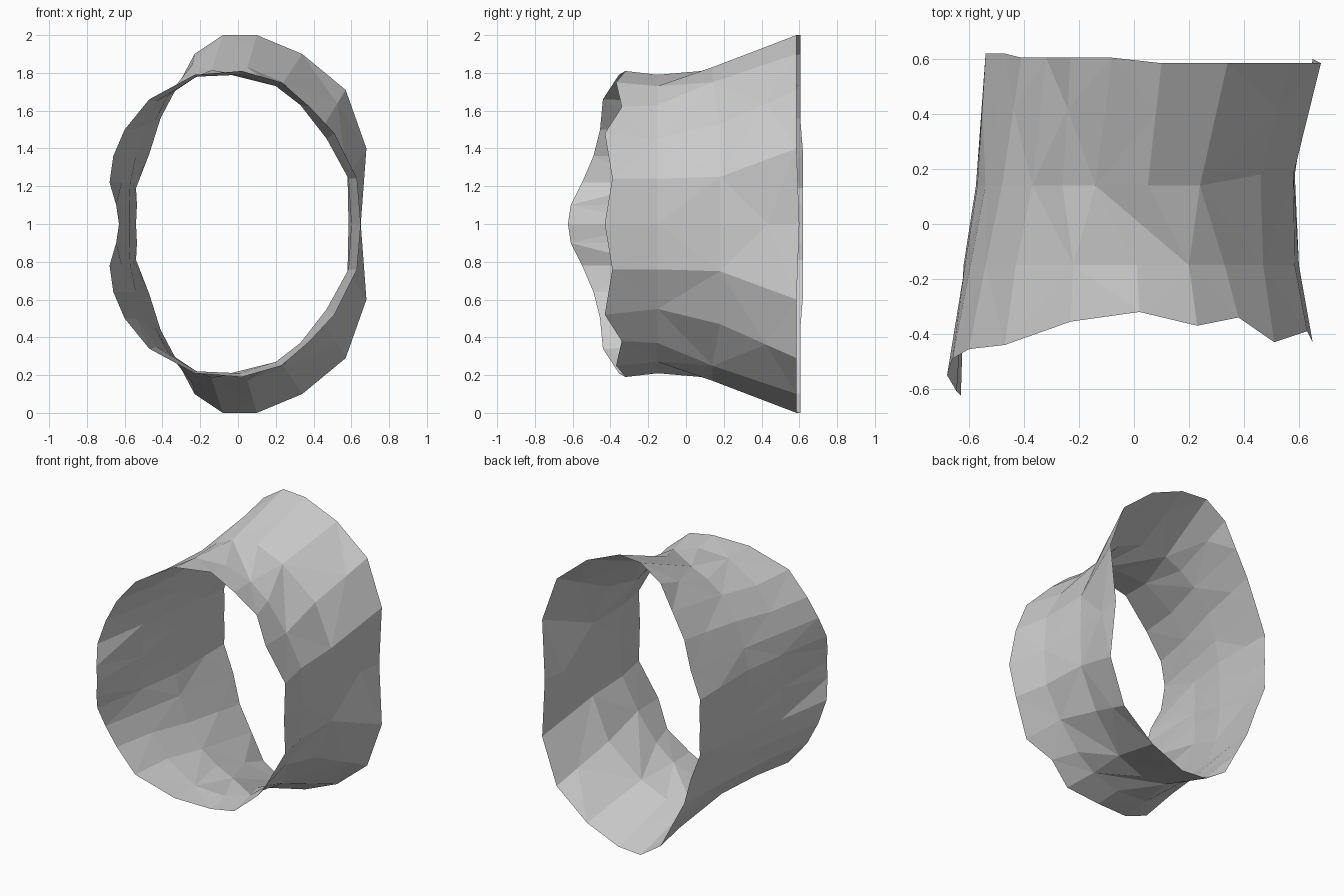
import bpy, bmesh
from mathutils import Vector

if "Cube" in bpy.data.objects:
    bpy.data.objects.remove(bpy.data.objects["Cube"])

# Upper-half profiles, running from the left side over the top to the right side
front_y = [-.625, -.61, -.55, -.49, -.455, -.44, -.355, -.32, -.37, -.34, -.43, -.39, -.43]
front = [(-.63, 1), (-.645, 1.1), (-.68, 1.22), (-.66, 1.36), (-.6, 1.5), (-.47, 1.66), (-.23, 1.79),
         (.02, 1.81), (.23, 1.75), (.38, 1.62), (.51, 1.48), (.63, 1.24), (.65, 1)]
waist = [(-.615, 1), (-.62, 1.1), (-.615, 1.22), (-.595, 1.36), (-.54, 1.5), (-.43, 1.65), (-.22, 1.78),
         (.01, 1.79), (.2, 1.73), (.33, 1.63), (.47, 1.45), (.585, 1.24), (.6, 1)]
middle = [(-.575, 1), (-.575, 1.1), (-.57, 1.22), (-.54, 1.36), (-.48, 1.53), (-.37, 1.68), (-.26, 1.76),
          (-.14, 1.815), (.05, 1.83), (.24, 1.75), (.46, 1.53), (.58, 1.25), (.585, 1)]
back = [(-.54, 1), (-.535, 1.1), (-.54, 1.19), (-.47, 1.37), (-.41, 1.56), (-.32, 1.73), (-.23, 1.9),
        (-.08, 2), (.1, 2), (.34, 1.9), (.57, 1.71), (.68, 1.4), (.65, 1)]


def ring(profile, ys):
    return [Vector((x, y, z - 1)) for (x, z), y in zip(profile, ys)]


n = len(front)
rings = [ring(front, front_y),
         ring(waist, [-.15] * n),
         ring(middle, [.14 + .04 * (i > 9) for i in range(n)]),
         ring(back, [.62] * 4 + [.605] * 4 + [.585] * 4 + [.6])]
# extra loop between the middle and the flared back edge
rings.insert(3, [a.lerp(b, .6) for a, b in zip(rings[2], rings[3])])

# Open cloth band, triangulated with alternating diagonals
bm = bmesh.new()
grid = [[bm.verts.new(p) for p in r] for r in rings]
for j in range(len(grid) - 1):
    for i in range(n - 1):
        a, b, c, d = grid[j][i], grid[j][i + 1], grid[j + 1][i + 1], grid[j + 1][i]
        tris = [(a, d, c), (a, c, b)] if (i + j) % 2 else [(a, d, b), (b, d, c)]
        for t in tris:
            bm.faces.new(t)
# normals face outward
bm.normal_update()
if sum(f.normal.dot(Vector((f.calc_center_median().x, 0, f.calc_center_median().z))) for f in bm.faces) < 0:
    bmesh.ops.reverse_faces(bm, faces=bm.faces[:])
mesh = bpy.data.meshes.new("cloth_band")
bm.to_mesh(mesh)
bm.free()
band = bpy.data.objects.new("cloth_band", mesh)
band.location.z = 1
bpy.context.collection.objects.link(band)

# Lower half mirrors the upper half
mirror = band.modifiers.new("mirror_lower_half", 'MIRROR')
mirror.use_axis = (False, False, True)
mirror.use_clip = True
